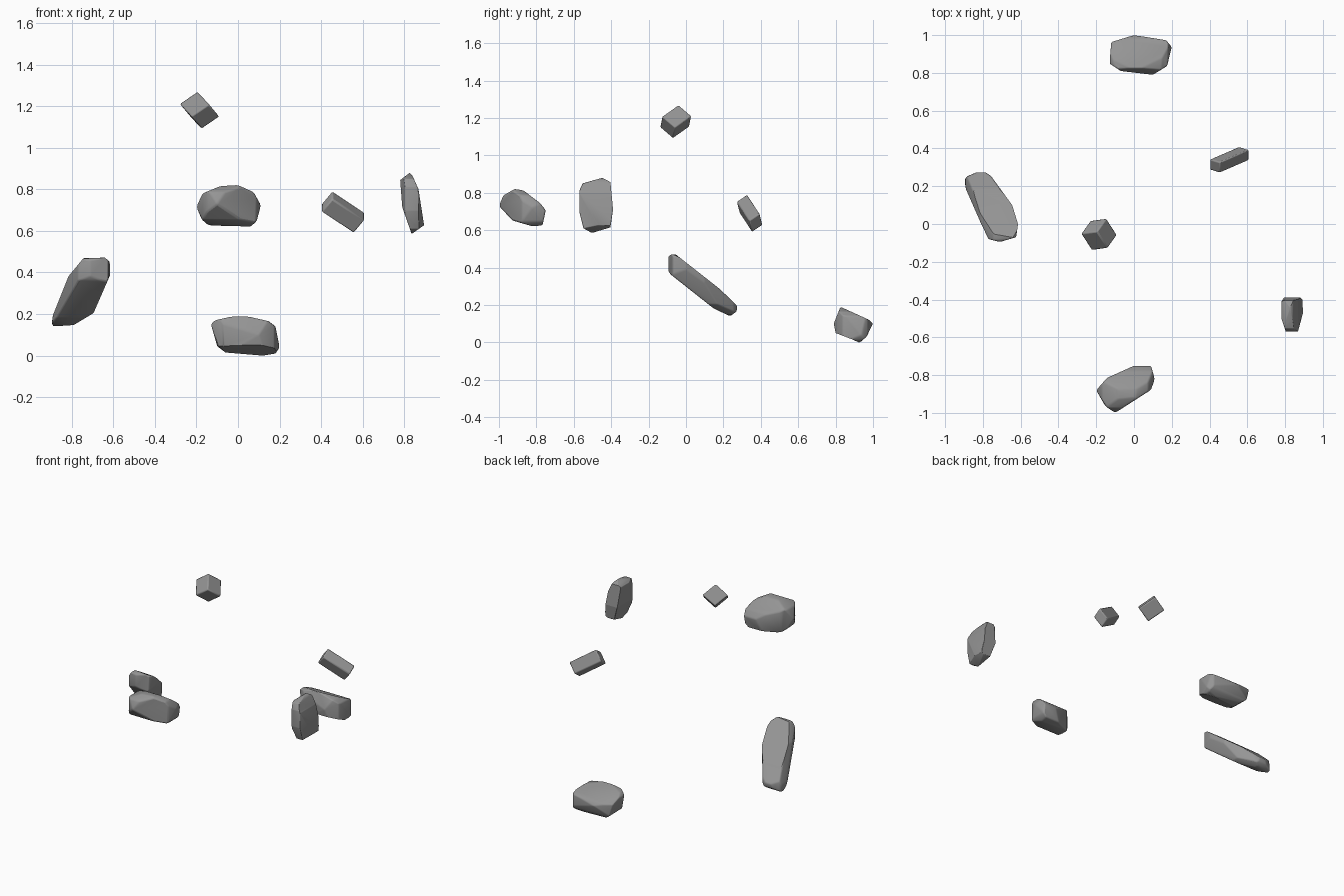
import bpy
import bmesh
from mathutils import Vector, Matrix

# Remove the default cube
default_cube = bpy.data.objects.get("Cube")
if default_cube:
    bpy.data.objects.remove(default_cube, do_unlink=True)

# Single stone colour
stone = bpy.data.materials.new("stone_grey")
stone.use_nodes = True
STONE_COLOUR = (0.3, 0.3, 0.3, 1)
stone.diffuse_color = STONE_COLOUR
stone.node_tree.nodes["Principled BSDF"].inputs["Base Color"].default_value = STONE_COLOUR


def finish(name, bm, bevel_width, centre):
    """Turn a bmesh into a softly worn stone object."""
    bmesh.ops.recalc_face_normals(bm, faces=bm.faces[:])
    bmesh.ops.translate(bm, verts=bm.verts[:], vec=-centre)
    mesh = bpy.data.meshes.new(name)
    bm.to_mesh(mesh)
    bm.free()
    mesh.materials.append(stone)
    rock = bpy.data.objects.new(name, mesh)
    rock.location = centre
    bpy.context.collection.objects.link(rock)
    bevel = rock.modifiers.new("worn_edges", "BEVEL")
    bevel.width = bevel_width
    bevel.segments = 2
    bevel.limit_method = "ANGLE"
    bevel.angle_limit = 0.2
    bpy.ops.object.select_all(action="DESELECT")
    rock.select_set(True)
    bpy.context.view_layer.objects.active = rock
    bpy.ops.object.shade_smooth_by_angle(angle=0.9)


def block(name, centre, edges):
    """A squared stone given by its three edge vectors."""
    bm = bmesh.new()
    bmesh.ops.create_cube(bm, size=1)
    turn = Matrix(edges).transposed().to_4x4()
    bmesh.ops.transform(bm, matrix=turn, verts=bm.verts[:])
    centre = Vector(centre)
    bmesh.ops.translate(bm, verts=bm.verts[:], vec=centre)
    finish(name, bm, 0.007, centre)


def chip(bm, point, normal):
    """Slice off everything beyond a plane and close the cut."""
    geom = bm.verts[:] + bm.edges[:] + bm.faces[:]
    bmesh.ops.bisect_plane(bm, geom=geom, dist=1e-6, plane_co=point,
                           plane_no=normal, clear_outer=True)
    rim = [e for e in bm.edges if e.is_boundary]
    if rim:
        bmesh.ops.holes_fill(bm, edges=rim, sides=0)


def boulder(name, front, side, top):
    """Chip a block down to its front (x, z), side (y, z) and top (x, y) profiles."""
    bm = bmesh.new()
    bmesh.ops.create_cube(bm, size=4)
    for profile, axes in ((front, (0, 2)), (side, (1, 2)), (top, (0, 1))):
        points = [Vector(p) for p in profile]
        middle = sum(points, Vector((0, 0))) / len(points)
        for start, end in zip(points, points[1:] + points[:1]):
            along = end - start
            outward = Vector((along.y, -along.x))
            if outward.dot(start - middle) < 0:
                outward.negate()
            point, normal = Vector((0, 0, 0)), Vector((0, 0, 0))
            for axis, p, n in zip(axes, start, outward.normalized()):
                point[axis], normal[axis] = p, n
            chip(bm, point, normal)
    # Merge slivers left by nearly coincident cuts
    bmesh.ops.remove_doubles(bm, verts=bm.verts[:], dist=0.012)
    hull = bmesh.ops.convex_hull(bm, input=bm.verts[:])
    waste = set(hull["geom_interior"] + hull["geom_unused"])
    bmesh.ops.delete(bm, geom=[g for g in waste if isinstance(g, bmesh.types.BMVert)],
                     context="VERTS")
    bmesh.ops.dissolve_limit(bm, angle_limit=0.12, verts=bm.verts[:], edges=bm.edges[:])
    centre = sum((v.co for v in bm.verts), Vector()) / len(bm.verts)
    finish(name, bm, 0.012, centre)


# Small squared stones
block("top_stone", (-.185, -.055, 1.18),
      ((.05, .07, -.06), (.085, .012, .058), (.057, -.088, -.062)))
block("left_back_stone", (.505, .34, .69),
      ((.155, .067, -.103), (0, .056, .038), (.052, -.016, .062)))

# Low boulder at the back
boulder("back_boulder",
        front=[(-.13, .15), (-.11, .17), (-.02, .19), (.04, .19), (.15, .165),
               (.18, .14), (.2, .04), (.18, .01), (.12, 0), (-.06, .015), (-.1, .045)],
        side=[(.79, .1), (.826, .19), (.98, .12), (1, .1), (.965, .03), (.93, 0), (.8, .05)],
        top=[(-.12, .963), (0, 1), (.17, .973), (.2, .937), (.175, .836),
             (.1, .79), (-.07, .81), (-.13, .85)])

# Raised boulder at the front
boulder("front_boulder",
        front=[(-.2, .715), (-.17, .78), (-.085, .815), (0, .82), (.075, .786),
               (.11, .724), (.09, .647), (.06, .62), (-.137, .62), (-.175, .656)],
        side=[(-1, .73), (-.976, .786), (-.917, .82), (-.87, .813), (-.778, .743),
              (-.75, .706), (-.767, .626), (-.82, .62), (-.928, .652)],
        top=[(-.2, -.88), (-.143, -.815), (.01, -.746), (.09, -.75), (.11, -.82),
             (.09, -.878), (-.1, -1), (-.153, -.963)])

# Thin upright shard on the left
boulder("left_shard",
        front=[(.78, .844), (.825, .88), (.84, .863), (.868, .8), (.895, .627),
               (.835, .585), (.79, .714)],
        side=[(-.575, .8), (-.553, .85), (-.44, .882), (-.404, .856), (-.39, .71),
              (-.404, .615), (-.51, .583), (-.548, .61), (-.575, .717)],
        top=[(.78, -.5), (.78, -.41), (.8, -.38), (.89, -.386), (.895, -.47),
             (.868, -.57), (.804, -.57)])

# Long leaning slab on the right
boulder("right_slab",
        front=[(-.9, .14), (-.89, .195), (-.815, .382), (-.743, .469), (-.647, .48),
               (-.61, .445), (-.613, .392), (-.695, .204), (-.79, .147)],
        side=[(-.1, .39), (-.1, .455), (-.067, .48), (.184, .283), (.275, .193),
              (.27, .166), (.238, .139), (.147, .182), (-.083, .364)],
        top=[(-.9, .233), (-.88, .254), (-.804, .286), (-.757, .254), (-.645, .1),
             (-.614, 0), (-.624, -.07), (-.71, -.095), (-.77, -.08), (-.81, 0), (-.89, .185)])
